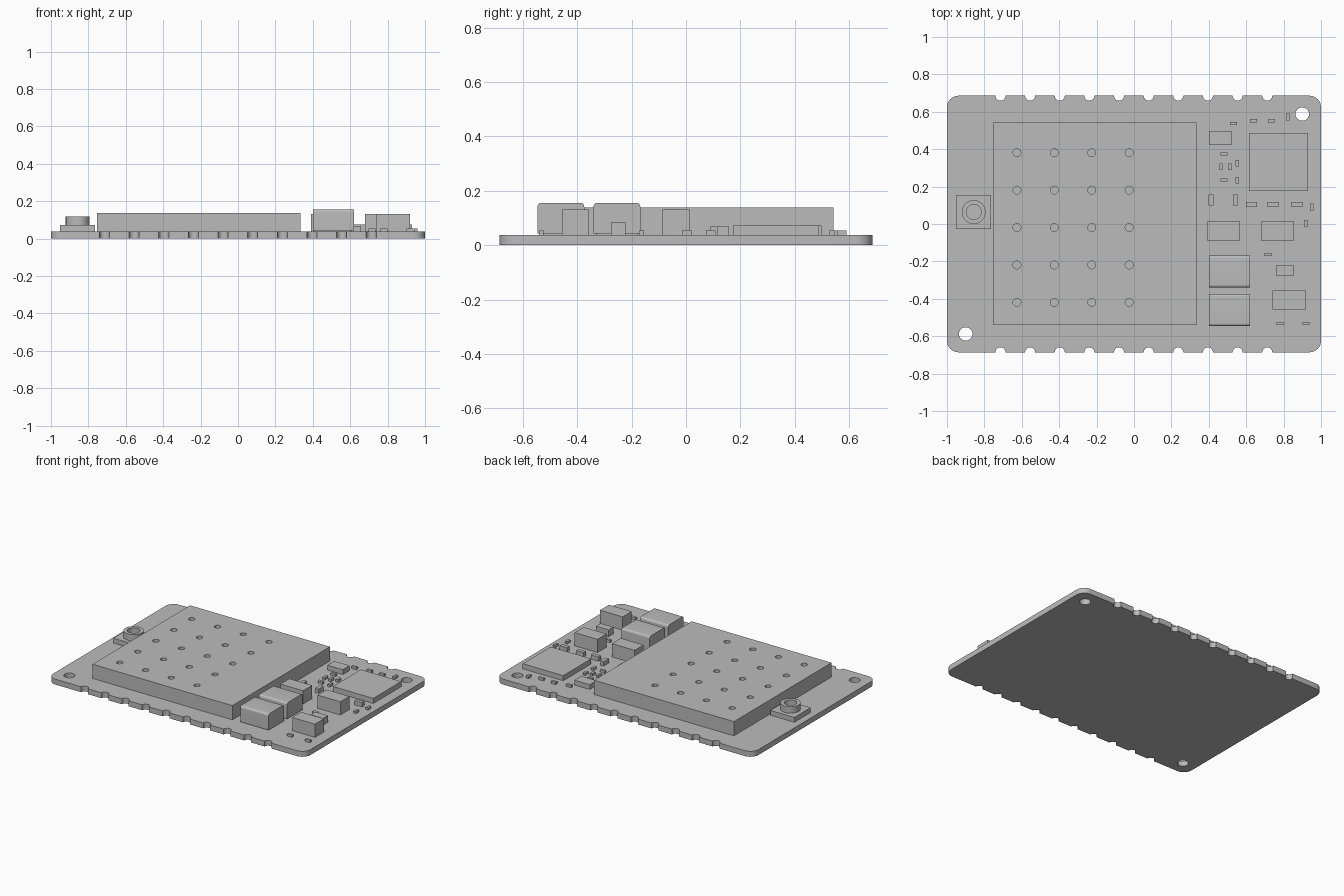
import bpy, bmesh, math

if "Cube" in bpy.data.objects:
    bpy.data.objects.remove(bpy.data.objects["Cube"])

TOP = 0.038  # upper face of the board
grey = bpy.data.materials.new("grey")
grey.diffuse_color = (0.5, 0.5, 0.5, 1)
grey.use_nodes = True
grey.node_tree.nodes["Principled BSDF"].inputs["Base Color"].default_value = grey.diffuse_color


def make(name, bm):
    bmesh.ops.recalc_face_normals(bm, faces=bm.faces)
    me = bpy.data.meshes.new(name)
    bm.to_mesh(me)
    bm.free()
    me.materials.append(grey)
    ob = bpy.data.objects.new(name, me)
    bpy.context.collection.objects.link(ob)
    return ob


def prism(name, pts, z0, z1):
    bm = bmesh.new()
    face = bm.faces.new([bm.verts.new((x, y, z0)) for x, y in pts])
    up = bmesh.ops.extrude_face_region(bm, geom=[face])["geom"]
    bmesh.ops.translate(bm, vec=(0, 0, z1 - z0),
                        verts=[v for v in up if isinstance(v, bmesh.types.BMVert)])
    return make(name, bm)


def box(name, x, y, w, d, z1, z0=TOP):
    return prism(name, [(x + i * w / 2, y + j * d / 2)
                        for i, j in ((-1, -1), (1, -1), (1, 1), (-1, 1))], z0, z1)


def arc(cx, cy, r, a0, a1, n=8):
    return [(cx + r * math.cos(math.radians(a0 + (a1 - a0) * i / n)),
             cy + r * math.sin(math.radians(a0 + (a1 - a0) * i / n))) for i in range(n + 1)]


def drill(target, points, r, z0, z1):
    bm = bmesh.new()
    for x, y in points:
        res = bmesh.ops.create_cone(bm, cap_ends=True, segments=32, radius1=r,
                                    radius2=r, depth=z1 - z0)
        bmesh.ops.translate(bm, verts=res["verts"], vec=(x, y, (z0 + z1) / 2))
    cutter = make(target.name + "_cutter", bm)
    cutter.hide_render = True
    cutter.hide_viewport = True
    mod = target.modifiers.new("holes", "BOOLEAN")
    mod.object = cutter
    mod.solver = "EXACT"


# Board with rounded corners, edge notches and two mounting holes
HY, R = 0.686, 0.062
notches = [-0.714 + 0.1585 * i for i in range(10)]
outline = arc(-1 + R, -HY + R, R, 180, 270)
for x in notches:
    outline += arc(x, -HY, 0.027, 180, 0)
outline += arc(1 - R, -HY + R, R, 270, 360) + arc(1 - R, HY - R, R, 0, 90)
for x in reversed(notches):
    outline += arc(x, HY, 0.027, 360, 180)
outline += arc(-1 + R, HY - R, R, 90, 180)
board = prism("board", outline, 0, TOP)
drill(board, [(-0.9, -0.588), (0.9, 0.588)], 0.036, -0.1, 0.1)

# Shield can with a grid of vent holes
can = box("shield_can", -0.209, 0.001, 1.088, 1.084, 0.138)
drill(can, [(-0.626 + 0.2 * i, 0.381 - 0.2 * j) for i in range(4) for j in range(5)],
      0.021, 0.118, 0.2)

# Antenna socket
box("socket_base", -0.858, 0.064, 0.187, 0.182, 0.072)
ring = prism("socket_ring", arc(-0.857, 0.064, 0.064, 0, 360, 32)[:-1], 0.072, 0.117)
drill(ring, [(-0.857, 0.064)], 0.04, 0.0, 0.2)

# Inductors with long top edges rounded, on a small foot
for i, y in enumerate((-0.254, -0.46)):
    h, r, z = 0.086, 0.015, 0.156
    prof = [(y - h, 0.043), (y + h, 0.043)]
    prof += arc(y + h - r, z - r, r, 0, 90) + arc(y - h + r, z - r, r, 90, 180)
    bm = bmesh.new()
    face = bm.faces.new([bm.verts.new((0.4, *p)) for p in prof])
    new = bmesh.ops.extrude_face_region(bm, geom=[face])["geom"]
    bmesh.ops.translate(bm, vec=(0.22, 0, 0),
                        verts=[v for v in new if isinstance(v, bmesh.types.BMVert)])
    make(f"inductor_{i}", bm)
    box(f"inductor_foot_{i}", 0.51, y, 0.2, 0.15, 0.043)

# Chips and tall capacitors
box("main_chip", 0.772, 0.331, 0.315, 0.311, 0.074)
box("small_chip", 0.46, 0.46, 0.12, 0.076, 0.072)
box("low_capacitor", 0.807, -0.249, 0.097, 0.052, 0.086)
for i, (x, y) in enumerate(((0.479, -0.037), (0.768, -0.037), (0.83, -0.406))):
    box(f"tall_capacitor_{i}", x, y, 0.177, 0.1, 0.131)

# Small resistors, lying along x or along y
wide = ((0.532, 0.537), (0.639, 0.553), (0.735, 0.553), (0.481, 0.375), (0.481, 0.235),
        (0.717, -0.163), (0.78, -0.532), (0.92, -0.532))
deep = ((0.823, 0.572), (0.553, 0.326), (0.465, 0.305), (0.511, 0.306), (0.553, 0.235),
        (0.951, 0.091), (0.919, 0.003))
for i, (x, y) in enumerate(wide):
    box(f"resistor_x_{i}", x, y, 0.037, 0.018, 0.055)
for i, (x, y) in enumerate(deep):
    box(f"resistor_y_{i}", x, y, 0.018, 0.035, 0.055)

# Medium capacitors
for i, x in enumerate((0.628, 0.743, 0.872)):
    box(f"capacitor_x_{i}", x, 0.104, 0.058, 0.027, 0.068)
for i, x in enumerate((0.411, 0.543)):
    box(f"capacitor_y_{i}", x, 0.128, 0.027, 0.06, 0.068)

# Keep edges sharp while curved walls shade smoothly
for ob in bpy.data.objects:
    ob.select_set(not ob.hide_render)
    bpy.context.view_layer.objects.active = board
bpy.ops.object.shade_smooth_by_angle(angle=math.radians(30))
